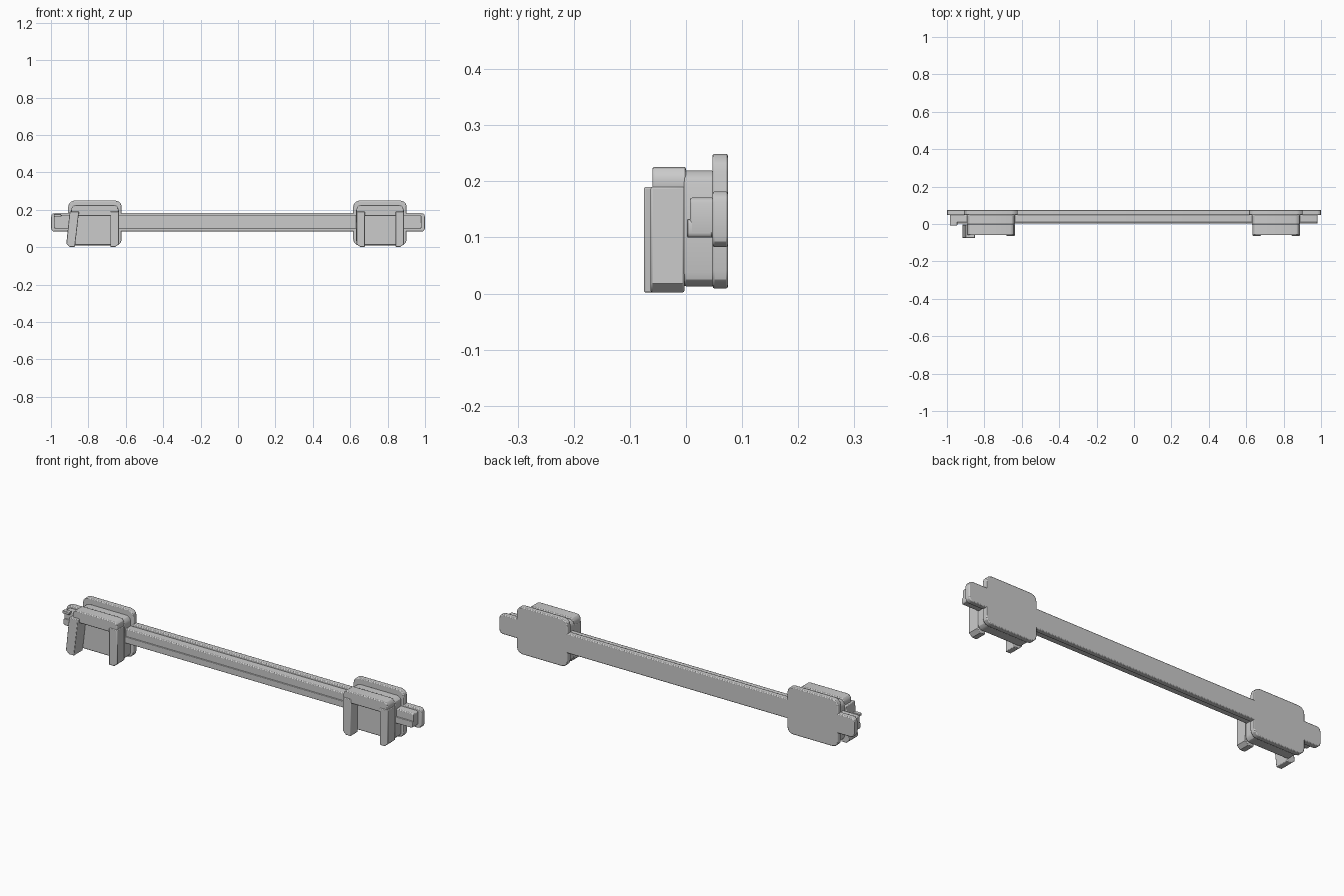
import bpy, bmesh, math

if "Cube" in bpy.data.objects:
    bpy.data.objects.remove(bpy.data.objects["Cube"])

grey = bpy.data.materials.new("light grey")
grey.diffuse_color = (0.6, 0.6, 0.6, 1)
grey.use_nodes = True
grey.node_tree.nodes["Principled BSDF"].inputs["Base Color"].default_value = grey.diffuse_color


def plate(name, pts, y0, y1, bevel=0.004):
    """Extrude an x-z outline from y0 to y1 with slightly rounded edges."""
    bm = bmesh.new()
    face = bm.faces.new([bm.verts.new((x, y0, z)) for x, z in pts])
    ext = bmesh.ops.extrude_face_region(bm, geom=[face])
    verts = [g for g in ext["geom"] if isinstance(g, bmesh.types.BMVert)]
    bmesh.ops.translate(bm, verts=verts, vec=(0, y1 - y0, 0))
    bmesh.ops.recalc_face_normals(bm, faces=bm.faces)
    me = bpy.data.meshes.new(name)
    bm.to_mesh(me)
    bm.free()
    me.materials.append(grey)
    ob = bpy.data.objects.new(name, me)
    bpy.context.collection.objects.link(ob)
    if bevel:
        m = ob.modifiers.new("soft edges", "BEVEL")
        m.width, m.segments = bevel, 2
        m.limit_method, m.angle_limit = "ANGLE", math.radians(50)
    bpy.ops.object.select_all(action="DESELECT")
    ob.select_set(True)
    bpy.context.view_layer.objects.active = ob
    bpy.ops.object.shade_smooth_by_angle(angle=math.radians(30))
    return ob


def rounded(x0, x1, z0, z1, r, n=3):
    """Rectangle outline with rounded corners."""
    pts = []
    corners = ((x1 - r, z1 - r), (x0 + r, z1 - r), (x0 + r, z0 + r), (x1 - r, z0 + r))
    for i, (cx, cz) in enumerate(corners):
        for k in range(n + 1):
            a = math.pi / 2 * (i + k / n)
            pts.append((cx + r * math.cos(a), cz + r * math.sin(a)))
    return pts


# Long bar: back strip, and a front rail whose lower half stands slightly proud
plate("back_strip", rounded(-1, 1, 0.083, 0.182, 0.02), 0.047, 0.075)
plate("rail_upper", rounded(-0.985, 0.982, 0.1, 0.171, 0.01), 0.007, 0.05)
plate("rail_lower", rounded(-0.985, 0.982, 0.1, 0.133, 0.008), 0.002, 0.046, 0.002)

# Two end blocks, each a back plate, a core and a front lintel
for side, x0, x1 in (("left", -0.908, -0.622), ("right", 0.616, 0.902)):
    plate(side + "_back_plate", rounded(x0, x1, 0.009, 0.249, 0.032), 0.047, 0.075)
    plate(side + "_core", rounded(x0 + 0.015, x1 - 0.015, 0.013, 0.219, 0.025), -0.004, 0.05)
    plate(side + "_lintel", rounded(x0 + 0.018, x1 - 0.018, 0.168, 0.226, 0.022), -0.06, 0.0)


def leg(name, top, bottom, y0, out):
    """Upright with a chamfered outer bottom corner; out is -1 or 1."""
    (a, b), (c, d) = top, bottom
    ch = 0.018
    pts = [(a, 0.19), (b, 0.19)]
    pts += [(d, ch), (d - ch, 0.002), (c, 0.002)] if out > 0 else [(d, 0.002), (c + ch, 0.002), (c, ch)]
    plate(name, pts, y0, -0.003, 0.003)


leg("left_block_tilted_leg", (-0.9, -0.85), (-0.918, -0.872), -0.075, -1)
leg("left_block_inner_leg", (-0.683, -0.637), (-0.683, -0.637), -0.063, 1)
leg("right_block_inner_leg", (0.634, 0.678), (0.634, 0.678), -0.063, -1)
leg("right_block_outer_leg", (0.843, 0.887), (0.843, 0.887), -0.063, 1)

# Small catch on the left end of the rail
plate("catch", rounded(-0.985, -0.945, 0.163, 0.177, 0.004), -0.008, 0.012, 0.002)
